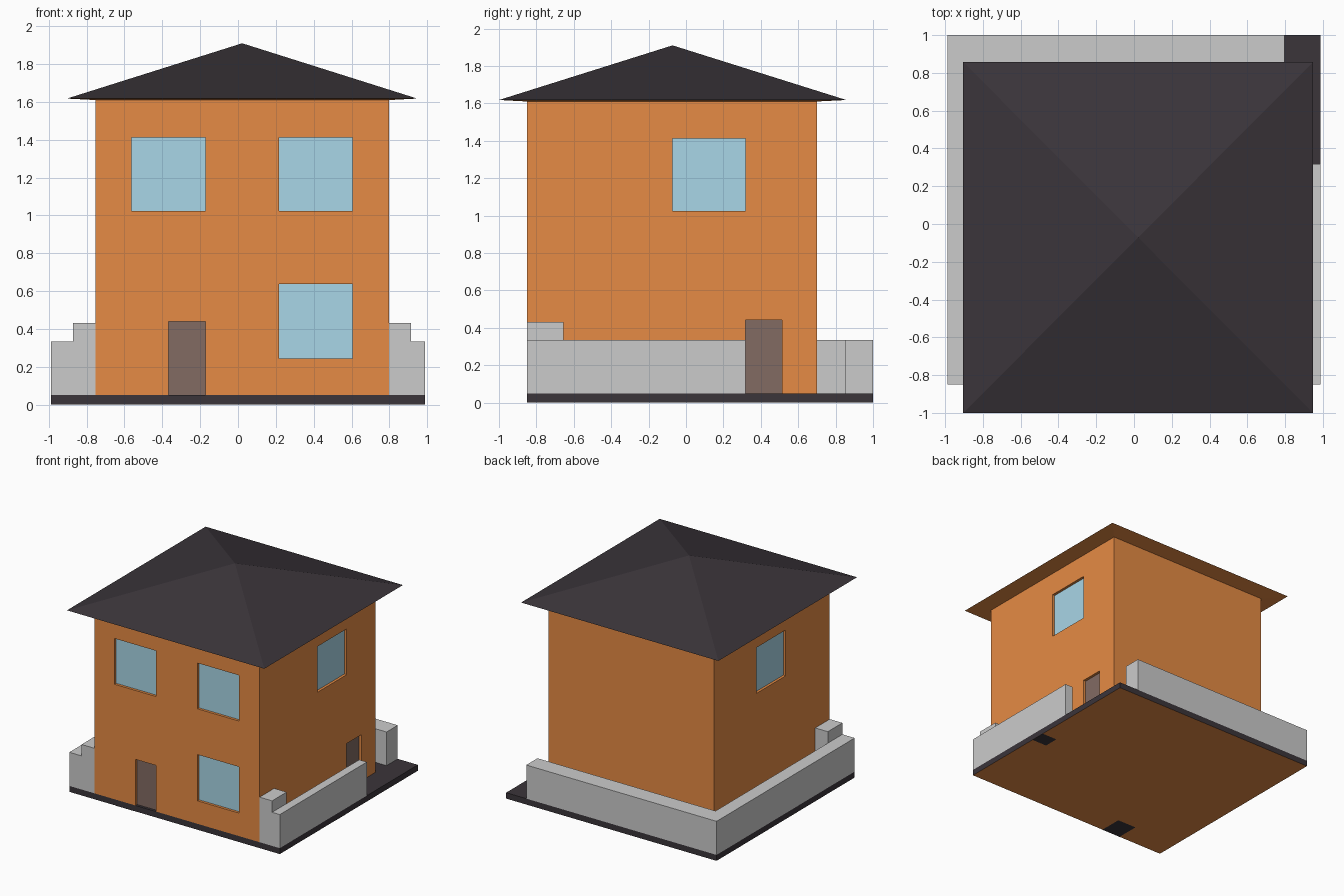
import bpy, bmesh

if "Cube" in bpy.data.objects:
    bpy.data.objects.remove(bpy.data.objects["Cube"])


def material(name, rgb):
    m = bpy.data.materials.new(name)
    m.diffuse_color = (*rgb, 1)
    m.use_nodes = True
    m.node_tree.nodes["Principled BSDF"].inputs["Base Color"].default_value = m.diffuse_color
    return m


ORANGE = material("orange_plaster", (0.787, 0.258, 0.058))
DARK = material("dark_slate", (0.043, 0.035, 0.042))
GLASS = material("window_glass", (0.396, 0.670, 0.798))
DOOR = material("door_wood", (0.223, 0.147, 0.124))


def finish(name, bm, mats=()):
    bmesh.ops.recalc_face_normals(bm, faces=bm.faces)
    me = bpy.data.meshes.new(name)
    bm.to_mesh(me)
    bm.free()
    for m in mats:
        me.materials.append(m)
    ob = bpy.data.objects.new(name, me)
    bpy.context.collection.objects.link(ob)
    return ob


def box(name, x, y, z, *mats):
    """Box from (min, max) pairs; a second material goes on the underside."""
    bm = bmesh.new()
    bmesh.ops.create_cube(bm, size=1)
    for v in bm.verts:
        v.co = [r[0] if c < 0 else r[1] for c, r in zip(v.co, (x, y, z))]
    bm.normal_update()
    if len(mats) > 1:
        for f in bm.faces:
            f.material_index = int(f.normal.z < -0.5)
    return finish(name, bm, mats)


def rect(bm, x, y, z):
    return [bm.verts.new((x[i], y[j], z)) for i, j in ((0, 0), (1, 0), (1, 1), (0, 1))]


HX, HY = (-0.753, 0.798), (-0.85, 0.70)      # house footprint
LEFT, RIGHT, BACK = -0.987, 0.987, 1.0       # plot edges
SLAB, WALL_TOP, EAVE = 0.05, 1.61, 1.618
RECESS, PANE = 0.022, 0.01

# Ground slab and house body
box("ground_slab", (LEFT, RIGHT), (HY[0], BACK), (0, SLAB), DARK, ORANGE)
house = box("house_walls", HX, HY, (SLAB, WALL_TOP), ORANGE)

# Openings: name, wall, span along the wall, height range, material
UP, LOW, DOORZ = (1.025, 1.413), (0.245, 0.637), (SLAB, 0.441)
openings = [
    ("front_window_upper_left", "front", (-0.563, -0.173), UP, GLASS),
    ("front_window_upper_right", "front", (0.216, 0.605), UP, GLASS),
    ("front_window_lower", "front", (0.216, 0.605), LOW, GLASS),
    ("front_door", "front", (-0.367, -0.173), DOORZ, DOOR),
    ("right_window", "right", (-0.073, 0.317), UP, GLASS),
    ("side_door", "right", (0.317, 0.514), DOORZ, DOOR),
    ("left_window", "left", (-0.26, 0.13), UP, GLASS),
]


def on_wall(name, wall, span, z, d0, d1, *mats):
    """Box set between depths d0 and d1 behind the face of a wall."""
    if wall == "front":
        return box(name, span, (HY[0] + d0, HY[0] + d1), z, *mats)
    if wall == "right":
        return box(name, (HX[1] - d1, HX[1] - d0), span, z, *mats)
    return box(name, (HX[0] + d0, HX[0] + d1), span, z, *mats)


bpy.context.view_layer.objects.active = house
for name, wall, span, z, mat in openings:
    # Cut the recess, then set the pane or door leaf in it
    cut_z = (z[0] - 0.03, z[1]) if mat is DOOR else z
    cutter = on_wall("cutter", wall, span, cut_z, -0.05, RECESS + PANE, ORANGE)
    cutter.hide_render = True
    mod = house.modifiers.new("recess", "BOOLEAN")
    mod.operation, mod.solver, mod.object = "DIFFERENCE", "EXACT", cutter
    bpy.ops.object.modifier_apply(modifier=mod.name)
    bpy.data.objects.remove(cutter)
    on_wall(name, wall, span, z, RECESS, RECESS + PANE, mat)

# Pyramid roof with a slightly sloping orange soffit
bm = bmesh.new()
eave = rect(bm, (-0.904, 0.947), (-1.0, 0.857), EAVE)
inner = rect(bm, HX, HY, WALL_TOP)
apex = bm.verts.new((0.022, -0.072, 1.91))
for i in range(4):
    j = (i + 1) % 4
    bm.faces.new((eave[i], eave[j], apex))
    bm.faces.new((eave[j], eave[i], inner[i], inner[j])).material_index = 1
bm.faces.new(inner[::-1]).material_index = 1
finish("roof", bm, (DARK, ORANGE))

# Low garden walls, with a gap at the back right corner
FZ, PZ = (SLAB, 0.335), (SLAB, 0.432)
LIN, RIN, BIN = -0.872, 0.915, 0.85          # inner faces of the walls
box("garden_wall_left", (LEFT, LIN), (HY[0], BIN), FZ)
box("garden_wall_back", (LEFT, HX[1]), (BIN, BACK), FZ)
box("garden_wall_right", (RIN, RIGHT), (HY[0], 0.317), FZ)

# Taller front posts joining the garden walls to the house
for name, x in (("post_left", (LIN, HX[0])), ("post_right", (HX[1], RIN))):
    box(name, x, (HY[0], -0.655), PZ)

# Dark patches on the underside of the slab
for name, x, y in (("under_patch_front", (-0.56, -0.38), (-0.85, -0.65)),
                   ("under_patch_right", (0.845, RIGHT), (-0.10, 0.03))):
    bm = bmesh.new()
    bm.faces.new(rect(bm, x, y, -0.001)[::-1])
    ob = finish(name, bm, (DARK,))
    if ob.data.polygons[0].normal.z > 0:
        ob.data.flip_normals()
